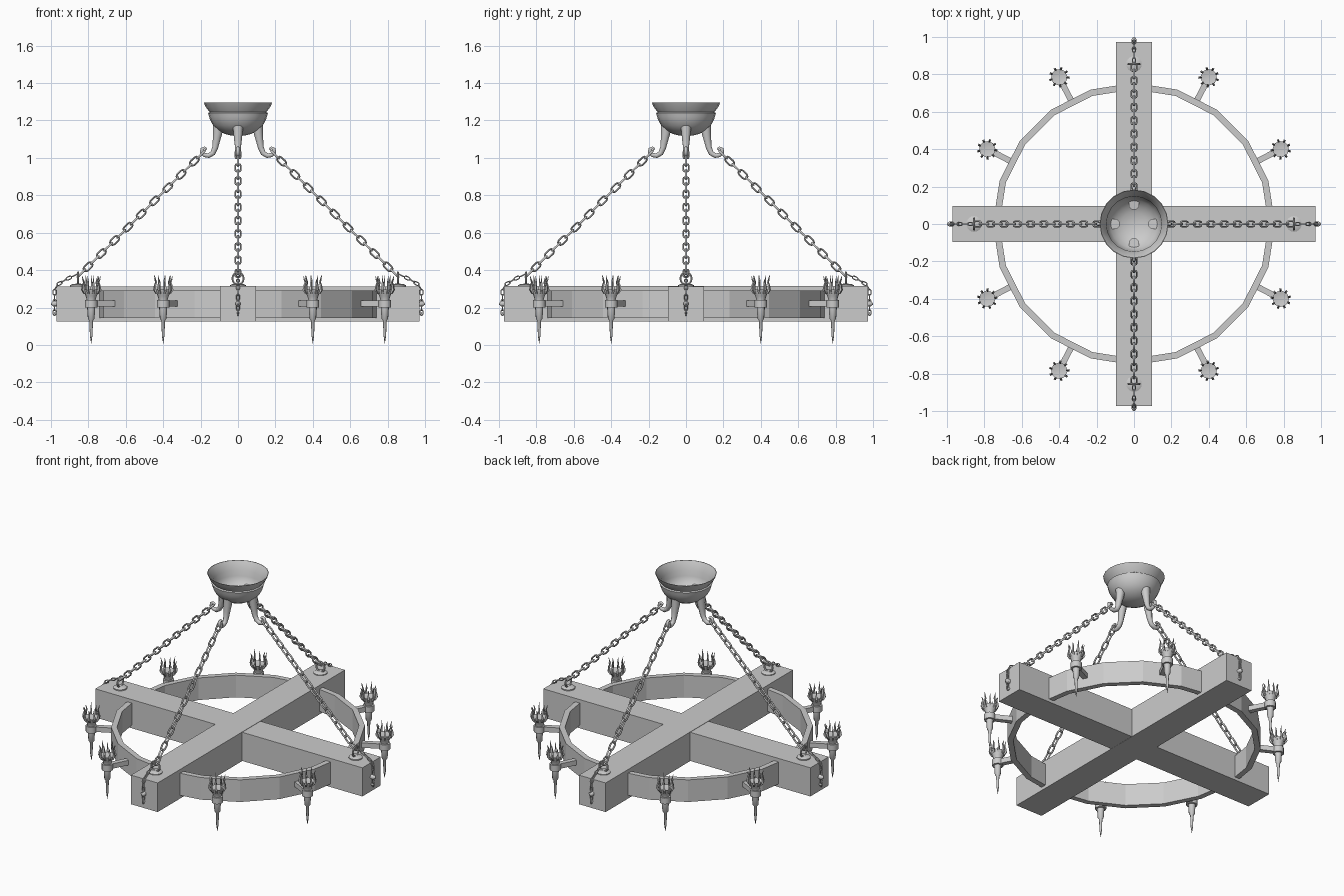
import bpy, bmesh
from math import pi, sin, cos, radians
from mathutils import Vector, Matrix

if "Cube" in bpy.data.objects:
    bpy.data.objects.remove(bpy.data.objects["Cube"])


def finish(name, bm, angle=0):
    bmesh.ops.recalc_face_normals(bm, faces=bm.faces)
    me = bpy.data.meshes.new(name)
    bm.to_mesh(me)
    bm.free()
    if angle:
        me.shade_smooth()
        me.set_sharp_from_angle(angle=radians(angle))
    return me


def place(name, me, rot=0):
    ob = bpy.data.objects.new(name, me)
    ob.rotation_euler.z = rot
    bpy.context.collection.objects.link(ob)
    return ob


def box(bm, lo, hi):
    lo, hi = Vector(lo), Vector(hi)
    m = Matrix.Translation((lo + hi) / 2) @ Matrix.Diagonal((*(hi - lo), 1))
    bmesh.ops.create_cube(bm, size=1, matrix=m)


def lathe(bm, profile, n, cx=0, loop=False):
    """Revolve (radius, z) pairs round a vertical axis at x = cx."""
    rings = []
    for r, z in profile:
        if r == 0:
            rings.append([bm.verts.new((cx, 0, z))] * n)
        else:
            rings.append([bm.verts.new((cx + r * cos(2 * pi * i / n), r * sin(2 * pi * i / n), z))
                          for i in range(n)])
    pairs = list(zip(rings, rings[1:]))
    if loop:
        pairs.append((rings[-1], rings[0]))
    for a, b in pairs:
        for i in range(n):
            j = (i + 1) % n
            bm.faces.new(list(dict.fromkeys((a[i], a[j], b[j], b[i]))))


def tube(bm, pts, radii, normal, closed=False, sides=6):
    """Sweep a polygon along a planar path whose plane has the given normal."""
    pts, normal, n = [Vector(p) for p in pts], Vector(normal).normalized(), len(pts)
    rings = []
    for i, p in enumerate(pts):
        a = pts[i - 1] if closed or i else p
        b = pts[(i + 1) % n] if closed or i < n - 1 else p
        side = (b - a).normalized().cross(normal)
        rings.append([bm.verts.new(p + radii[i] * (cos(t) * side + sin(t) * normal))
                      for t in [2 * pi * (k + .5) / sides for k in range(sides)]])
    for i in range(n if closed else n - 1):
        a, b = rings[i], rings[(i + 1) % n]
        for k in range(sides):
            j = (k + 1) % sides
            bm.faces.new((a[k], a[j], b[j], b[k]))
    if not closed:
        bm.faces.new(rings[0])
        bm.faces.new(rings[-1])


def link(bm, c, d, w, length, width, wire):
    """One oval chain link at c, long axis d, wide axis w."""
    r = width / 2 - wire
    h = length / 2 - wire - r
    pts = []
    for s in (1, -1):
        for k in range(5):
            t = -pi / 2 + pi * k / 4
            pts.append(c + s * (d * (h + r * cos(t)) + w * r * sin(t)))
    tube(bm, pts, [wire] * len(pts), d.cross(w), True)


def chain(bm, path, pitch, width, wire):
    """Alternating links spaced along a path in the xz plane."""
    count = 0
    for a, b in zip(path, path[1:]):
        a, b = Vector((a[0], 0, a[1])), Vector((b[0], 0, b[1]))
        d = (b - a).normalized()
        s = Vector((0, 1, 0))
        n = max(1, round((b - a).length / pitch))
        for i in range(n):
            w = s if count % 2 == 0 else d.cross(s)
            link(bm, a.lerp(b, (i + .5) / n), d, w, pitch * 1.42, width, wire)
            count += 1


# Crossed timber beams
bm = bmesh.new()
box(bm, (-.97, -.095, .125), (.97, .095, .313))
place("beam_side_to_side", finish("beam_side_to_side", bm))
bm = bmesh.new()
box(bm, (-.097, -.972, .124), (.097, .972, .315))
place("beam_front_to_back", finish("beam_front_to_back", bm))

# Twenty-sided hoop
bm = bmesh.new()
lathe(bm, [(.755, .145), (.755, .29), (.72, .29), (.72, .145)], 20, loop=True)
place("hoop", finish("hoop", bm))

# Hollow ceiling bowl with flared rim
bm = bmesh.new()
outer = [(0, 1.117), (.035, 1.119), (.07, 1.128), (.105, 1.147), (.132, 1.172),
         (.15, 1.205), (.155, 1.222), (.16, 1.24), (.152, 1.245), (.172, 1.272), (.184, 1.297)]
inner = [(.181, 1.297), (.148, 1.246), (.146, 1.21), (.128, 1.175), (.1, 1.15), (.067, 1.132), (0, 1.121)]
lathe(bm, outer + inner, 20)
place("ceiling_bowl", finish("ceiling_bowl", bm, 35))

# Tapered curling hook
bm = bmesh.new()
path = [(.105, 1.17), (.109, 1.13), (.116, 1.09), (.122, 1.055), (.135, 1.025), (.157, 1.012),
        (.18, 1.015), (.194, 1.03), (.193, 1.047), (.178, 1.054), (.167, 1.046)]
rad = [.03, .026, .021, .017, .015, .014, .012, .011, .01, .008, .006]
tube(bm, [(x, 0, z) for x, z in path], rad, (0, 1, 0), sides=8)
hook = finish("hook", bm, 50)

# Main chain from hook to beam
bm = bmesh.new()
chain(bm, [(.18, 1.035), (.855, .365)], .049, .04, .0055)
main_chain = finish("main_chain", bm, 60)

# Small chain draped over the beam end
bm = bmesh.new()
chain(bm, [(.86, .378), (.92, .35), (.965, .322), (.981, .295), (.981, .16)], .027, .022, .0035)
end_chain = finish("end_chain", bm, 60)

# Eye ring on a round plate
bm = bmesh.new()
lathe(bm, [(0, .31), (.042, .31), (.042, .32), (.03, .326), (0, .328)], 16, cx=.855)
ring = [(.855, .03 * cos(2 * pi * k / 14), .355 + .033 * sin(2 * pi * k / 14)) for k in range(14)]
tube(bm, ring, [.006] * 14, (1, 0, 0), True)
eye = finish("eye_ring", bm, 40)

# Nails in the beam end
bm = bmesh.new()
for z, r, l in ((.22, .015, .03), (.17, .007, .014)):
    tube(bm, [(.96, 0, z), (.97 + l * .6, 0, z), (.97 + l, 0, z)], [r, r, r * .3], (0, 0, 1), sides=8)
nails = finish("end_nails", bm, 40)

for q in range(4):
    for name, me in (("hook", hook), ("main_chain", main_chain), ("end_chain", end_chain),
                     ("eye_ring", eye), ("end_nails", nails)):
        place(f"{name}_{q + 1}", me, q * pi / 2)

# Torch: arm, collar, pointed stem, cup and curved prongs
T = .881
bm = bmesh.new()
box(bm, (.73, -.016, .205), (T, .016, .237))
arm = finish("torch_arm", bm)
bm = bmesh.new()
lathe(bm, [(0, .2), (.034, .2), (.034, .24), (0, .24)], 10, cx=T)
lathe(bm, [(0, .005), (.007, .05), (.01, .13), (.018, .14), (.022, .2), (.024, .24), (.03, .262),
           (.042, .285), (.044, .295), (.036, .295), (0, .275)], 10, cx=T)
torch = finish("torch_holder", bm, 40)
bm = bmesh.new()
for k in range(9):
    a = 2 * pi * k / 9
    d = Vector((cos(a), sin(a), 0))
    top = .37 if k % 2 else .355
    prof = [(.036, .275), (.049, .295), (.047, .315), (.041, .335), (.05, top)]
    tube(bm, [Vector((T, 0, z)) + d * r for r, z in prof], [.008, .008, .006, .005, .001],
         d.cross(Vector((0, 0, 1))), sides=4)
prongs = finish("torch_prongs", bm)

for q in range(4):
    for j, deg in enumerate((27, 63)):
        for name, me in (("torch_arm", arm), ("torch_holder", torch), ("torch_prongs", prongs)):
            place(f"{name}_{q * 2 + j + 1}", me, q * pi / 2 + radians(deg))
